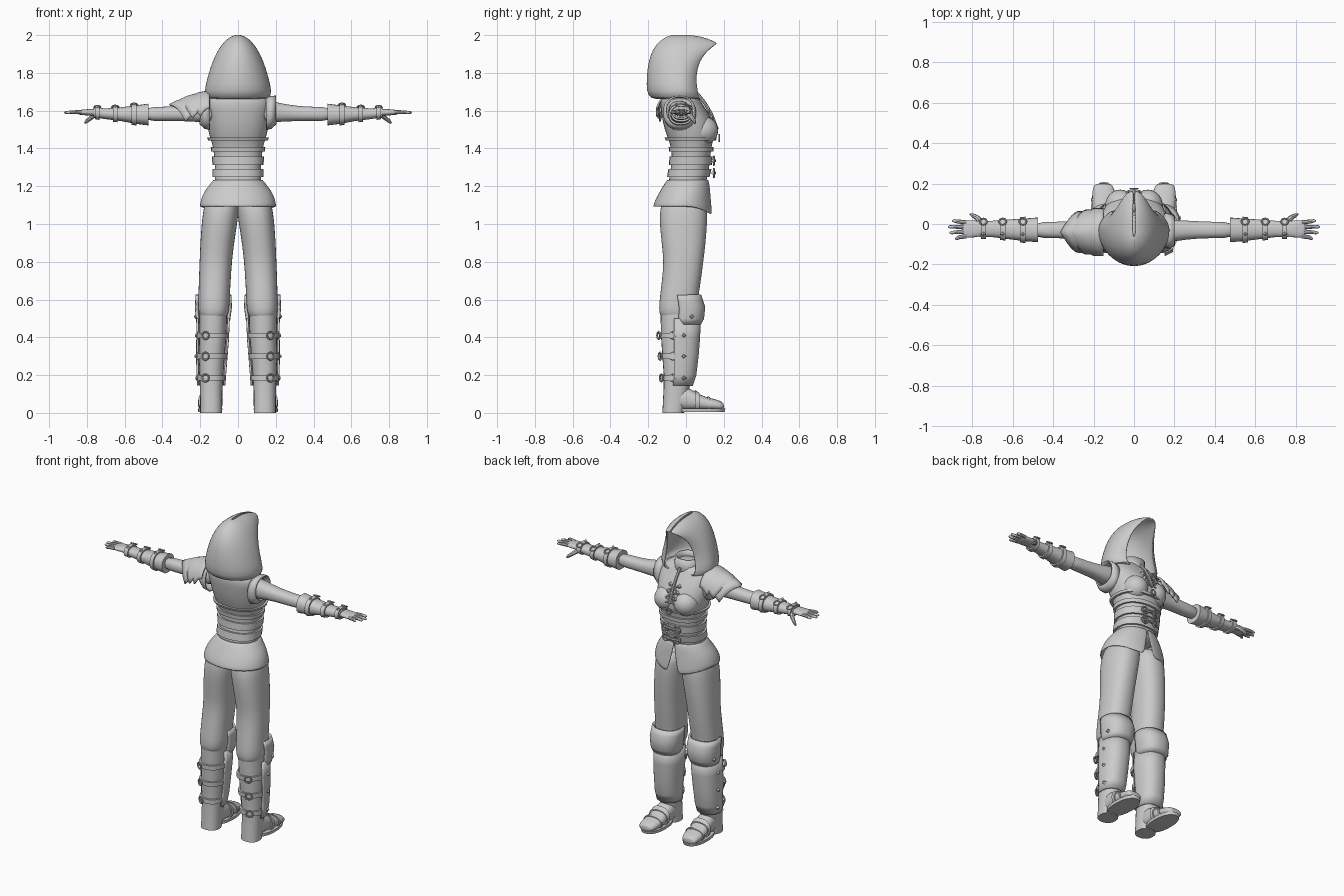
import bpy, bmesh, math
from mathutils import Vector

if "Cube" in bpy.data.objects:
    bpy.data.objects.remove(bpy.data.objects["Cube"])

grey = bpy.data.materials.new("plain grey")
grey.use_nodes = True
grey.diffuse_color = (0.6, 0.6, 0.6, 1)
grey.node_tree.nodes["Principled BSDF"].inputs["Base Color"].default_value = (0.6, 0.6, 0.6, 1)


def finish(ob, name, mirror=False, thick=0, subsurf=0, angle=40):
    ob.name = name
    ob.data.materials.append(grey)
    bpy.ops.object.select_all(action="DESELECT")
    bpy.context.view_layer.objects.active = ob
    ob.select_set(True)
    bpy.ops.object.shade_smooth_by_angle(angle=math.radians(angle))
    if thick:
        mod = ob.modifiers.new("thickness", "SOLIDIFY")
        mod.thickness, mod.offset = thick, 0
    if subsurf:
        ob.modifiers.new("smooth", "SUBSURF").levels = subsurf
        ob.modifiers["smooth"].render_levels = subsurf
    if mirror:
        ob.modifiers.new("mirror", "MIRROR")
    return ob


def loft(name, rings, closed=True, caps=True, **kw):
    bm = bmesh.new()
    rows = [[bm.verts.new(p) for p in r] for r in rings]
    n = len(rows[0])
    for a, b in zip(rows, rows[1:]):
        for i in range(n if closed else n - 1):
            j = (i + 1) % n
            bm.faces.new((a[i], a[j], b[j], b[i]))
    if closed and caps:
        bm.faces.new(rows[0])
        bm.faces.new(rows[-1])
    bmesh.ops.recalc_face_normals(bm, faces=bm.faces)
    me = bpy.data.meshes.new(name)
    bm.to_mesh(me)
    bm.free()
    ob = bpy.data.objects.new(name, me)
    bpy.context.collection.objects.link(ob)
    return finish(ob, name, **kw)


def oval(row, axis="z", grow=0, a0=0, a1=360, n=24, power=2.3):
    """Rounded section at row = (position, a min, a max, b min, b max)."""
    t, p0, p1, q0, q1 = row
    pts = []
    for i in range(n):
        ang = math.radians(a0 + (a1 - a0) * i / (n if a1 - a0 == 360 else n - 1))
        c, s = math.cos(ang), math.sin(ang)
        p = (p0 + p1) / 2 + ((p1 - p0) / 2 + grow) * math.copysign(abs(c) ** (2 / power), c)
        q = (q0 + q1) / 2 + ((q1 - q0) / 2 + grow) * math.copysign(abs(s) ** (2 / power), s)
        pts.append({"z": (p, q, t), "x": (t, p, q), "y": (p, t, q)}[axis])
    return pts


def sample(profile, t):
    for a, b in zip(profile, profile[1:]):
        if min(a[0], b[0]) <= t <= max(a[0], b[0]):
            f = (t - a[0]) / (b[0] - a[0])
            return tuple(u + (v - u) * f for u, v in zip(a, b))
    return profile[-1]


def body(name, profile, axis="z", **kw):
    return loft(name, [oval(r, axis) for r in profile], subsurf=1, **kw)


def strap(name, profile, t, half, grow, axis="z", **kw):
    steps = ((-half, 0), (-half, grow), (half, grow), (half, 0))
    loft(name, [oval(sample(profile, t + d), axis, g) for d, g in steps], caps=False, **kw)


def shell(name, profile, levels, grow, a0, a1, thick, **kw):
    loft(name, [oval(sample(profile, t), "z", grow, a0, a1) for t in levels],
         closed=False, thick=thick, **kw)


def tube(name, path, radii, mirror=False):
    pts = [Vector(p) for p in path]
    rings = []
    for i, p in enumerate(pts):
        d = pts[min(i + 1, len(pts) - 1)] - pts[max(i - 1, 0)]
        q = d.to_track_quat("Z", "Y")
        rings.append([p + q @ Vector((math.cos(k * math.pi / 4), math.sin(k * math.pi / 4), 0)) * radii[i]
                      for k in range(8)])
    loft(name, rings, mirror=mirror)


def stud(name, loc, normal, size=0.016):
    rot = Vector(normal).to_track_quat("Z", "Y").to_euler()
    bpy.ops.mesh.primitive_cone_add(vertices=4, radius1=size, radius2=size * 0.3, depth=size,
                                    location=loc, rotation=rot)
    finish(bpy.context.object, name, angle=10)


def buckle(name, loc, normal, size=0.02):
    rot = Vector(normal).to_track_quat("Z", "Y").to_euler()
    bpy.ops.mesh.primitive_torus_add(major_segments=8, minor_segments=6, major_radius=size,
                                     minor_radius=size * 0.25, location=loc, rotation=rot)
    finish(bpy.context.object, name)


# Torso, bust and waist wraps
torso = [(z, -w, w, b, f) for z, w, b, f in (
    (1.18, .135, -.1, .105), (1.24, .122, -.09, .11), (1.3, .122, -.08, .125), (1.36, .127, -.075, .13),
    (1.41, .133, -.08, .135), (1.46, .15, -.1, .15), (1.52, .165, -.12, .15), (1.58, .17, -.13, .125),
    (1.64, .178, -.14, .085), (1.68, .15, -.13, .06), (1.71, .07, -.09, .045))]
body("torso", torso)
for s in (-1, 1):
    bpy.ops.mesh.primitive_uv_sphere_add(segments=24, ring_count=16, radius=1, location=(s * .068, .09, 1.495))
    bpy.context.object.scale = (.075, .08, .075)
    finish(bpy.context.object, "bust")
for z, half in ((1.395, .012), (1.335, .022), (1.27, .022)):
    strap("waist_wrap", torso, z, half, .012)
strap("bust_strap", torso, 1.45, .007, .014)
for z in (1.335, 1.27):
    for x in (-.04, .04):
        buckle("waist_buckle", (x, .148, z), (x, 1, 0), .022)
    tube("waist_tongue", [(-.06, .142, z), (0, .152, z), (.06, .142, z)], [.008] * 3)
buckle("chest_buckle", (0, .175, 1.455), (0, 1, 0), .018)
for z in (1.6, 1.565, 1.53):
    for s in (-1, 1):
        y = sample(torso, z)[4] + .006
        stud("chest_stud", (s * .032, y, z), (0, 1, .3), .015)
        tube("chest_lace", [(s * .03, y, z), (-s * .03, y + .012, z - .03)], [.005] * 2)
tube("collar_strap", [(0, .06, 1.69), (0, .1, 1.64), (0, .135, 1.58), (0, .165, 1.5)], [.009] * 4)

# Skirt of the coat, split at the front
skirt = []
for z, w, b, f, gap, drop in ((1.235, .126, -.095, .115, 0, 0), (1.205, .148, -.115, .122, 1, 0),
                              (1.17, .176, -.135, .126, 3, .01), (1.13, .193, -.158, .132, 6, .025),
                              (1.09, .2, -.172, .138, 10, .045)):
    ring = oval((z, -w, w, b, f), a0=90 + gap, a1=449.9 - gap, n=41, power=2.1)
    skirt.append([(x, y, zz - drop * max(0, y / f) ** 2) for x, y, zz in ring])
loft("coat_skirt", skirt, closed=False, thick=.008, subsurf=1)

# Hood: open-fronted cowl with a tucked lower lip
hood = []
for z, w, back, front in ((1.665, .11, -.13, .06), (1.665, .165, -.185, .07), (1.70, .177, -.206, .062),
                          (1.78, .157, -.205, .05), (1.86, .132, -.195, .07), (1.92, .102, -.175, .11),
                          (1.965, .07, -.14, .145), (1.99, .036, -.1, .162), (2.0, .003, -.06, .165)):
    row, limit, mid = [], math.radians(142), -.03
    for i in range(33):
        a = limit * (i / 16 - 1)
        c = math.cos(a)
        y = mid + (back - mid) * c if c > 0 else mid + (front - mid) * c / math.cos(limit)
        dip = .04 * (max(y, 0) / .16) ** 2 * max(0, (z - 1.86) / .14)
        row.append((w * math.sin(a), y, z - dip))
    hood.append(row)
loft("hood", hood, closed=False, thick=.008, subsurf=1)
loft("neck_collar", [oval((z, -r, r, -.02 - r, -.02 + r)) for z, r in ((1.66, .085), (1.7, .07), (1.74, .068))],
     caps=False, thick=.01)

# Arms, bracers and hands
arm = [(.12, -.105, .03, 1.53, 1.665), (.2, -.085, .02, 1.54, 1.645), (.3, -.072, .015, 1.545, 1.625),
       (.4, -.07, .01, 1.545, 1.62), (.5, -.07, .01, 1.545, 1.62)]
bracer = [(.475, -.09, .032, 1.522, 1.637), (.54, -.085, .027, 1.53, 1.628), (.62, -.075, .022, 1.545, 1.618),
          (.7, -.065, .016, 1.555, 1.612), (.765, -.065, .016, 1.565, 1.615)]
palm = [(.73, -.055, .008, 1.57, 1.608), (.78, -.066, .018, 1.573, 1.61), (.83, -.07, .018, 1.577, 1.605),
        (.85, -.064, .012, 1.58, 1.602)]
body("arm", arm, "x", mirror=True)
loft("bracer", [oval(r, "x") for r in bracer], mirror=True)
body("palm", palm, "x", mirror=True)
for x in (.55, .65, .745):
    strap("bracer_strap", bracer, x, .013, .009, "x", mirror=True)
    top = sample(bracer, x)[4]
    for s in (-1, 1):
        buckle("bracer_buckle", (s * x, .012, top + .004), (0, .5, 1), .018)
        stud("bracer_stud", (s * x, -.05, top + .008), (0, -.3, 1), .014)
for y, tip, spread in ((-.06, .885, -.013), (-.037, .912, -.006), (-.014, .92, 0), (.008, .9, .008)):
    tube("finger", [(.83, y, 1.592), (.87, y + spread / 2, 1.592), (tip - .008, y + spread, 1.59),
                    (tip, y + spread, 1.589)], [.011, .01, .008, .003], True)
tube("thumb", [(.75, 0, 1.585), (.775, .03, 1.565), (.8, .044, 1.545), (.812, .048, 1.533)],
     [.016, .013, .01, .004], True)
loft("armhole_rim", [oval(r, "x") for r in ((.15, -.115, .05, 1.5, 1.665), (.175, -.118, .048, 1.508, 1.675),
                                            (.2, -.105, .038, 1.53, 1.675))],
     caps=False, thick=.008, mirror=True)

# Layered pointed shoulder guard, on one side only
for inner, tip, radius, height in ((-.2, -.362, .1, 1.675), (-.18, -.325, .108, 1.69), (-.15, -.285, .115, 1.7)):
    rows = []
    for k in range(6):
        u, row = k / 5, []
        for i in range(17):
            f = i / 8 - 1
            edge = tip + .085 * abs(f)
            row.append((inner + (edge - inner) * u, -.04 + radius * math.sin(f * 1.4),
                        height - .045 * u * u - .105 * (1 - math.cos(f * 1.4))))
        rows.append(row)
    loft("shoulder_guard", rows, closed=False, thick=.01)

# Trousers
leg = [(1.16, -.005, .165, -.12, .1), (1.07, -.005, .186, -.14, .115), (1.0, .004, .193, -.14, .112),
       (.9, .02, .2, -.13, .105), (.8, .032, .204, -.118, .092), (.7, .038, .208, -.128, .08),
       (.62, .043, .21, -.138, .066), (.55, .045, .212, -.145, .06), (.515, .055, .205, -.138, .055),
       (.49, .07, .19, -.12, .045)]
body("trouser_leg", leg, mirror=True)

# Boots with shin plate, knee guard, straps and studs
boot = [(.53, .058, .205, -.135, .065), (.4, .062, .206, -.132, .06), (.3, .07, .207, -.125, .052),
        (.2, .078, .205, -.118, .04), (.14, .082, .202, -.118, .02), (.06, .084, .2, -.122, .005),
        (.0, .084, .2, -.125, -.01)]
loft("boot_shaft", [oval(r) for r in boot], mirror=True)
shell("shin_plate", boot, (.5, .4, .3, .2, .145), .01, -12, 192, .01, mirror=True)
knee = [(.625, .045, .215, -.09, .07), (.56, .042, .218, -.085, .092), (.5, .05, .214, -.085, .086),
        (.47, .058, .21, -.08, .07)]
shell("knee_guard", knee, (.625, .59, .56, .53, .5, .47), .004, -22, 202, .012, mirror=True)
for z in (.41, .3, .185):
    strap("boot_strap", boot, z, .014, .012, mirror=True)
    outer, back = sample(boot, z)[2], sample(boot, z)[3]
    for s in (-1, 1):
        stud("boot_stud", (s * (outer + .012), -.012, z), (s, 0, 0), .02)
        buckle("boot_buckle", (s * .172, back - .012, z), (s * .5, -1, 0), .02)
        buckle("boot_buckle", (s * (outer + .004), -.07, z), (s, -.4, 0), .018)
for s in (-1, 1):
    stud("knee_stud", (s * .22, .03, .51), (s, .3, 0), .022)

# Feet, soles and toe straps
foot = [(-.07, .088, .196, .012, .12), (-.02, .086, .198, .012, .145), (.03, .087, .2, .014, .125),
        (.08, .088, .205, .014, .092), (.13, .088, .208, .013, .078), (.18, .098, .205, .013, .066),
        (.202, .115, .192, .016, .05)]
body("foot", foot, "y", mirror=True)
strap("instep_strap", foot, .06, .012, .008, "y", mirror=True)
strap("toe_cap_edge", foot, .12, .006, .005, "y", mirror=True)
sole = [(0.004, .085, .21, -.04, .203), (.022, .083, .212, -.04, .208)]
loft("sole", [oval(r) for r in sole], mirror=True)
